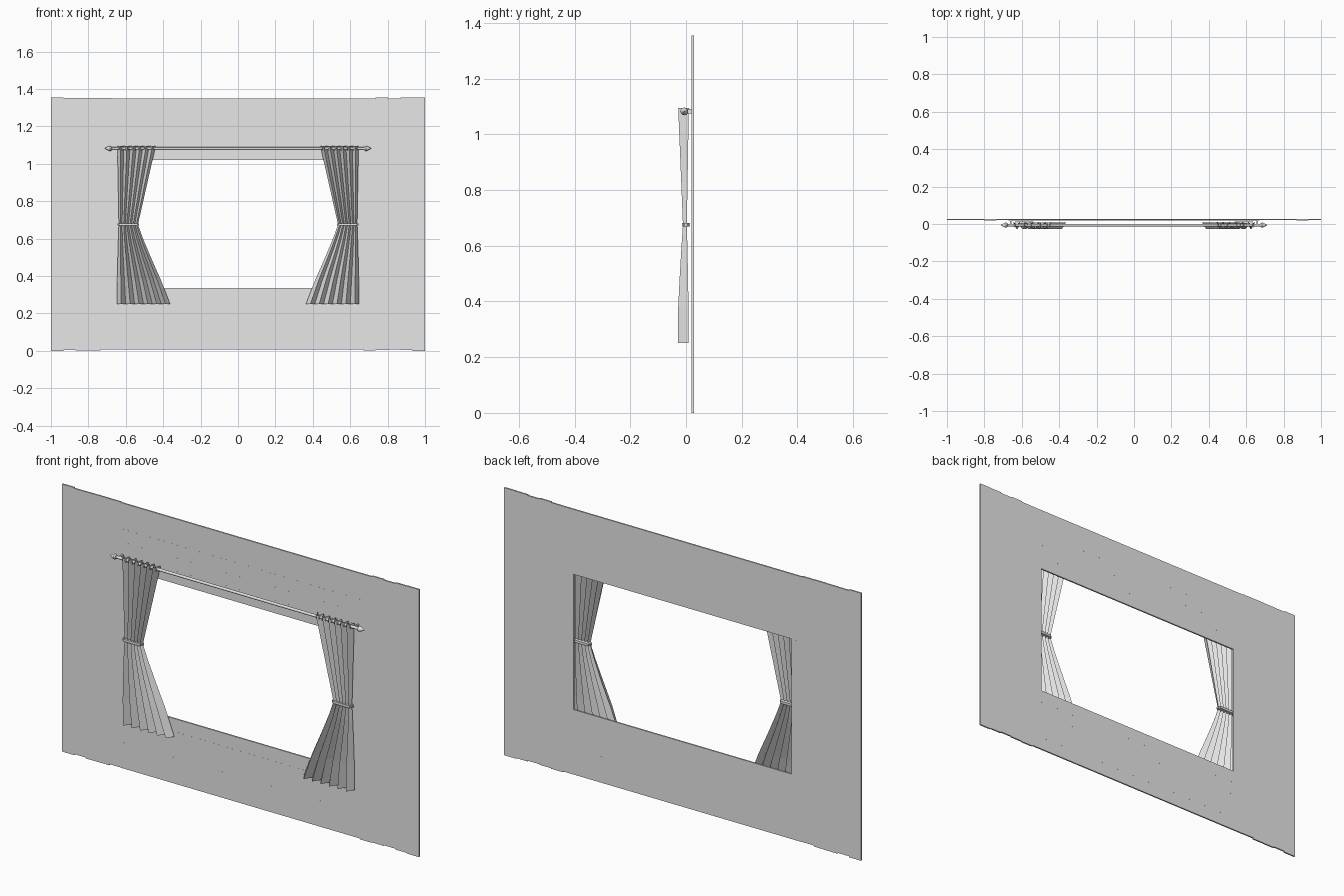
import bpy, bmesh, math, random
from mathutils import Matrix, Vector

random.seed(4)
if "Cube" in bpy.data.objects:
    bpy.data.objects.remove(bpy.data.objects["Cube"])

grey = bpy.data.materials.new("plain_grey")
grey.use_nodes = True
grey.diffuse_color = (0.8, 0.8, 0.8, 1)
grey.node_tree.nodes["Principled BSDF"].inputs["Base Color"].default_value = (0.8, 0.8, 0.8, 1)


def finish(name, bm, smooth=False):
    mesh = bpy.data.meshes.new(name)
    bm.to_mesh(mesh)
    bm.free()
    mesh.materials.append(grey)
    for p in mesh.polygons:
        p.use_smooth = smooth
    ob = bpy.data.objects.new(name, mesh)
    bpy.context.collection.objects.link(ob)
    return ob


def add_box(bm, x0, x1, y0, y1, z0, z1):
    size = Matrix.Diagonal((x1 - x0, y1 - y0, z1 - z0, 1))
    mid = Matrix.Translation(((x0 + x1) / 2, (y0 + y1) / 2, (z0 + z1) / 2))
    bmesh.ops.create_cube(bm, size=1, matrix=mid @ size)


def add_lathe(bm, profile, y, z, sides=12):
    """Spin (x, radius) pairs around an axis along x."""
    rings = [[bm.verts.new((x, y + r * math.cos(2 * math.pi * i / sides),
                            z + r * math.sin(2 * math.pi * i / sides)))
              for i in range(sides)] for x, r in profile]
    for a, b in zip(rings, rings[1:]):
        for i in range(sides):
            j = (i + 1) % sides
            bm.faces.new((a[i], a[j], b[j], b[i]))
    bm.faces.new(rings[0][::-1])
    bm.faces.new(rings[-1])
    bmesh.ops.recalc_face_normals(bm, faces=bm.faces)


# Wall of planks around the window opening
FRONT, BACK, HEIGHT = 0.02, 0.028, 1.355
PLANK = 0.066
INNER, JAMB = 1 - 5 * PLANK, 0.61
SILL, LINTEL = 0.335, 1.02


def jitter(amount=0.0005):
    return random.uniform(0, amount)


for side, label in ((1, "left"), (-1, "right")):
    bm = bmesh.new()
    for i in range(5):
        a, b = sorted((side * (1 - i * PLANK), side * (1 - (i + 1) * PLANK)))
        low = 0 if i == 0 else jitter(0.008)
        high = HEIGHT if i == 0 else HEIGHT - jitter(0.006)
        add_box(bm, a, b, FRONT + jitter(), BACK - jitter(0.0002), low, high)
    a, b = sorted((side * INNER, side * JAMB))
    add_box(bm, a, b, FRONT + jitter(), BACK, SILL, LINTEL)
    finish(label + "_wall_planks", bm)

for name, base, top in (("lower", 0.006, SILL), ("upper", LINTEL, 1.349)):
    bm = bmesh.new()
    step = (top - base) / 5
    for i in range(5):
        add_box(bm, -INNER, INNER, FRONT + jitter(), BACK - jitter(0.0002),
                base + i * step, base + (i + 1) * step)
    finish(name + "_wall_planks", bm)

# Rod with pointed finials
ROD_Y, ROD_Z = -0.006, 1.082
half = [(0.675, 0.007), (0.677, 0.011), (0.684, 0.014), (0.692, 0.012), (0.712, 0.001)]
bm = bmesh.new()
add_lathe(bm, [(-x, r) for x, r in reversed(half)] + half, ROD_Y, ROD_Z)
rod = finish("curtain_rod", bm)

# Brackets from the wall to the rod
bm = bmesh.new()
for side in (-1, 1):
    add_box(bm, side * 0.66 - 0.004, side * 0.66 + 0.004, ROD_Y, FRONT + 0.001,
            ROD_Z - 0.008, ROD_Z + 0.008)
finish("rod_brackets", bm)

# Curtains: height, outer edge, inner edge, back depth, front depth
ROWS = ((1.095, 0.645, 0.44, 0.010, -0.028),
        (0.675, 0.637, 0.535, 0.003, -0.011),
        (0.60, 0.640, 0.508, 0.005, -0.016),
        (0.50, 0.643, 0.466, 0.007, -0.022),
        (0.38, 0.646, 0.413, 0.009, -0.028),
        (0.25, 0.648, 0.363, 0.009, -0.028))
FOLDS = 12
for side, label in ((1, "left"), (-1, "right")):
    bm = bmesh.new()
    grid = []
    for z, outer, inner, back, front in ROWS:
        grid.append([bm.verts.new((side * (outer + (inner - outer) * i / FOLDS),
                                   front if i % 2 else back, z))
                     for i in range(FOLDS + 1)])
    for a, b in zip(grid, grid[1:]):
        for i in range(FOLDS):
            quad = (a[i], a[i + 1], b[i + 1], b[i])
            bm.faces.new(quad if side < 0 else quad[::-1])
    finish(label + "_curtain", bm)

    # Tieback band
    bm = bmesh.new()
    a, b = sorted((side * 0.643, side * 0.53))
    add_box(bm, a, b, -0.014, 0.014, 0.669, 0.681)
    bmesh.ops.bevel(bm, geom=[e for e in bm.edges
                              if abs(e.verts[0].co.z - e.verts[1].co.z) > 0.005],
                    offset=0.008, segments=3, affect='EDGES')
    finish(label + "_tieback", bm)

    # Eyelets where the rod passes through the folds
    bm = bmesh.new()
    _, outer, inner, _, _ = ROWS[0]
    for i in range(FOLDS):
        x = side * (outer + (inner - outer) * (i + 0.5) / FOLDS)
        add_lathe(bm, [(x - 0.002, 0.010), (x - 0.001, 0.012),
                       (x + 0.001, 0.012), (x + 0.002, 0.010)], ROD_Y, ROD_Z, 10)
    finish(label + "_eyelets", bm)

# Smooth the round parts, keeping their edges sharp
for ob in bpy.context.selected_objects:
    ob.select_set(False)
rod.select_set(True)
bpy.context.view_layer.objects.active = rod
bpy.ops.object.shade_smooth_by_angle(angle=math.radians(35))
